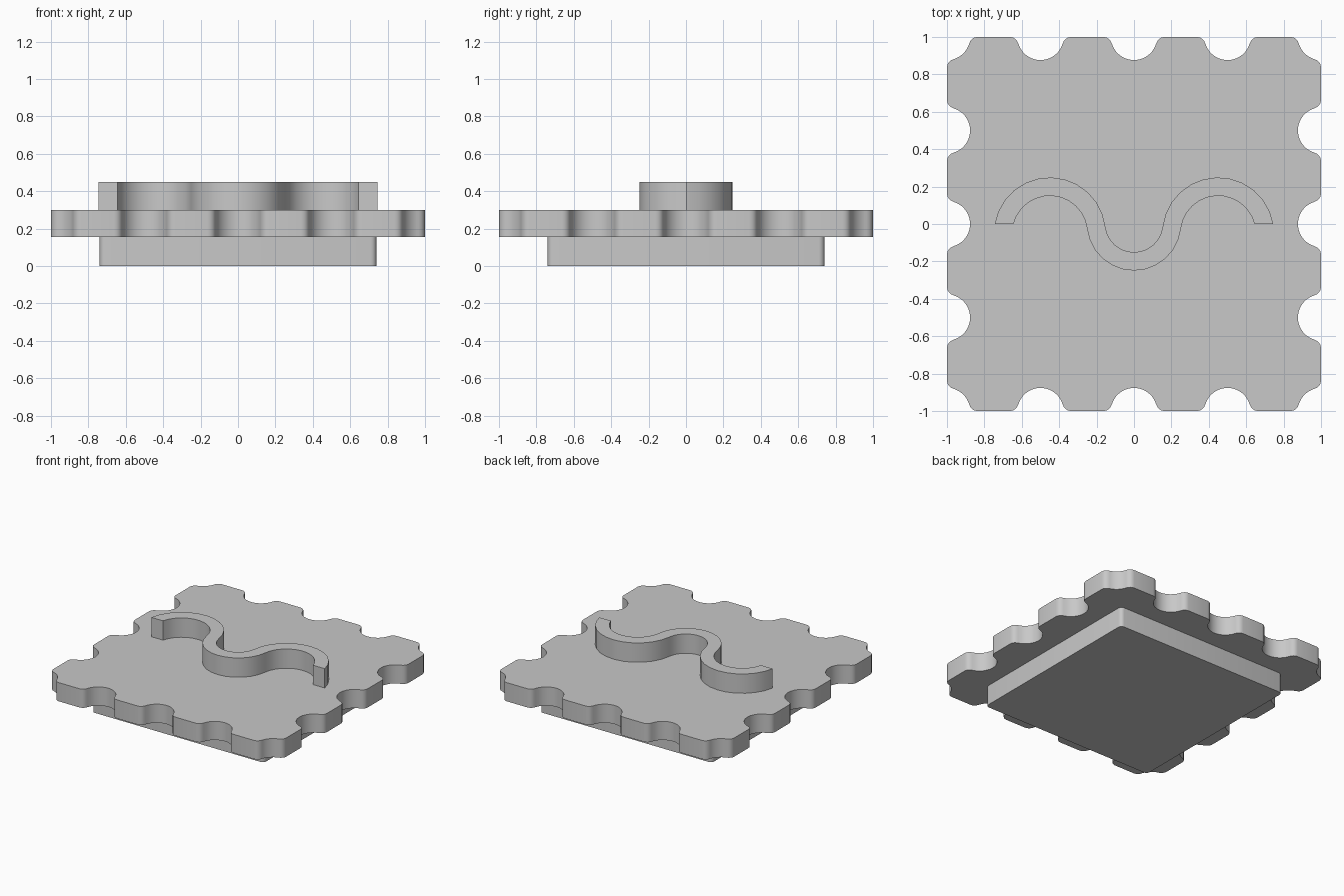
import bpy
import bmesh
from math import sin, cos, pi, sqrt, atan2, asin, acos, radians
from mathutils import Vector, Matrix

cube = bpy.data.objects.get("Cube")
if cube:
    bpy.data.objects.remove(cube, do_unlink=True)

# One plain grey for everything
grey = bpy.data.materials.new("plain grey")
grey.use_nodes = True
grey.diffuse_color = (0.58, 0.58, 0.58, 1)
grey.node_tree.nodes["Principled BSDF"].inputs["Base Color"].default_value = grey.diffuse_color


def arc(center, radius, start, end, steps):
    """Points along an arc, both ends included."""
    angles = [start + (end - start) * i / steps for i in range(steps + 1)]
    return [Vector((center[0] + radius * cos(a), center[1] + radius * sin(a))) for a in angles]


def flip_x(points):
    """Mirror in x, reversing the order so that a path runs on."""
    return [Vector((-p.x, p.y)) for p in reversed(points)]


def extrude(name, outline, bottom, top):
    """Solid prism over a flat outline."""
    bm = bmesh.new()
    face = bm.faces.new([bm.verts.new((p.x, p.y, bottom)) for p in outline])
    walls = bmesh.ops.extrude_face_region(bm, geom=[face])
    moved = [v for v in walls["geom"] if isinstance(v, bmesh.types.BMVert)]
    bmesh.ops.translate(bm, verts=moved, vec=(0, 0, top - bottom))
    bmesh.ops.recalc_face_normals(bm, faces=bm.faces)
    mesh = bpy.data.meshes.new(name)
    bm.to_mesh(mesh)
    bm.free()
    mesh.materials.append(grey)
    obj = bpy.data.objects.new(name, mesh)
    bpy.context.collection.objects.link(obj)
    bpy.ops.object.select_all(action="DESELECT")
    obj.select_set(True)
    bpy.context.view_layer.objects.active = obj
    bpy.ops.object.shade_smooth_by_angle(angle=radians(35))
    return obj


# Square base with slightly rounded corners
half, corner = 0.74, 0.03
base = []
for k in range(4):
    turn = Matrix.Rotation(k * pi / 2, 2)
    base += [turn @ p for p in arc((half - corner, half - corner), corner, 0, pi / 2, 4)]
extrude("base_block", base, 0, 0.155)

# Perforated plate: round notches with filleted mouths on every side and corner
NOTCH, FILLET = 0.124, 0.046
reach = sqrt(NOTCH ** 2 + 2 * NOTCH * FILLET)
tilt = atan2(FILLET, reach)


def half_notch(end):
    mouth = arc((-reach, FILLET), FILLET, -pi / 2, -tilt, 4)
    return mouth + arc((0, 0), NOTCH, pi - tilt, end, 6)[1:]


side_notch, corner_notch = half_notch(pi / 2), half_notch(3 * pi / 4)
side = [p + Vector((-1, -1)) for p in flip_x(corner_notch)[1:]]
for x in (-0.5, 0, 0.5):
    side += [p + Vector((x, -1)) for p in side_notch + flip_x(side_notch)[1:]]
side += [p + Vector((1, -1)) for p in corner_notch]
plate = []
for k in range(4):
    turn = Matrix.Rotation(k * pi / 2, 2)
    plate += [turn @ p for p in side]
extrude("perforated_plate", plate, 0.155, 0.3)

# Raised wave: two side arcs joined tangentially by a middle arc, ends cut at y = 0
LOBE = Vector((-0.45, -0.05))
MIDDLE = Vector((0, 0.003))
join = atan2(MIDDLE.y - LOBE.y, MIDDLE.x - LOBE.x)


def wave_edge(offset):
    lobe_radius, middle_radius = 0.25 + offset, 0.203 - offset
    start = pi - asin(-LOBE.y / lobe_radius)
    left = arc(LOBE, lobe_radius, start, join, 12)
    middle = arc(MIDDLE, middle_radius, pi + join, 2 * pi - join, 12)
    return left + middle[1:-1] + flip_x(left)


wave = wave_edge(0.049) + list(reversed(wave_edge(-0.049)))
extrude("raised_wave", wave, 0.3, 0.45)
